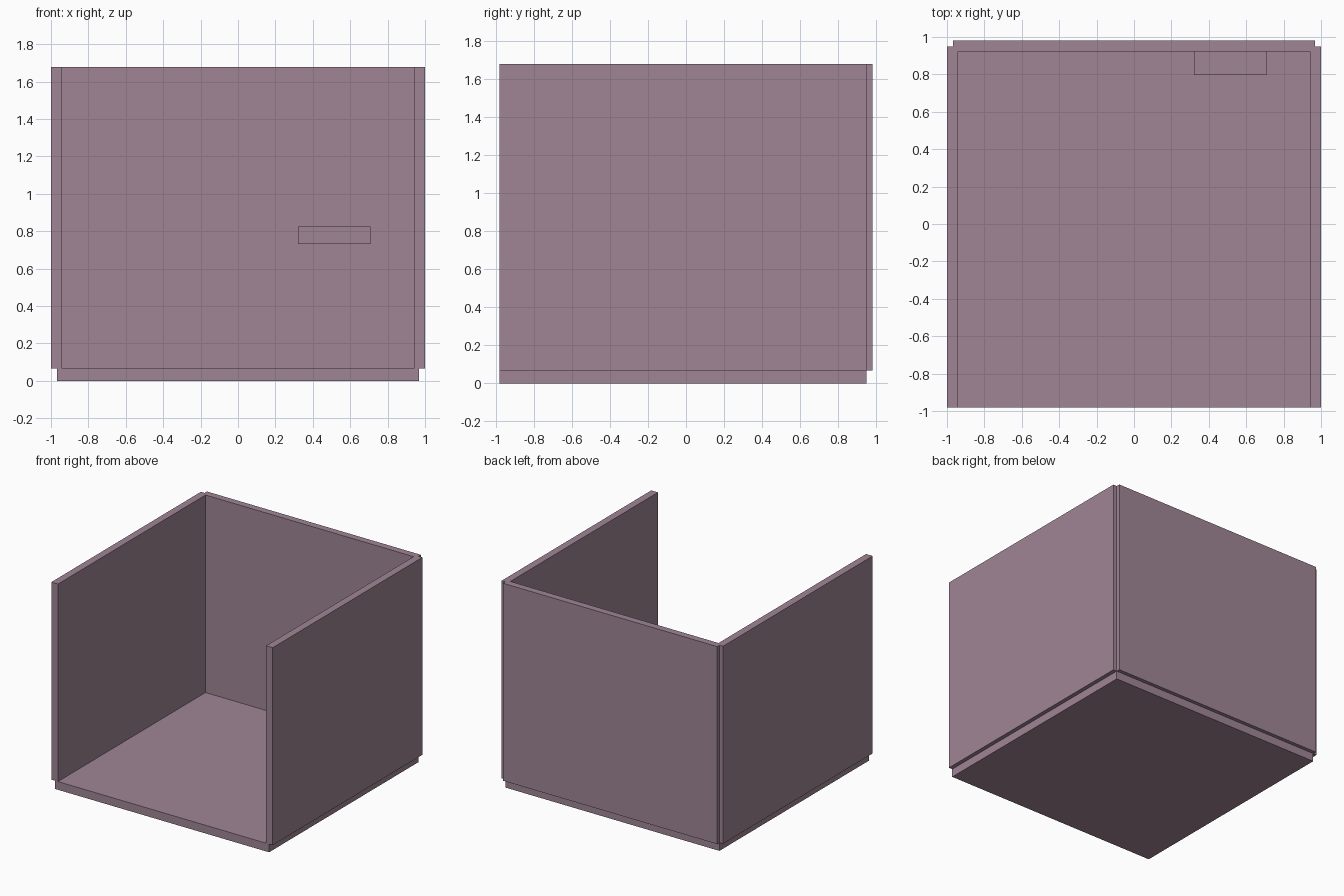
import bpy
import bmesh

if "Cube" in bpy.data.objects:
    bpy.data.objects.remove(bpy.data.objects["Cube"])

mat = bpy.data.materials.new("mauve")
mat.diffuse_color = (0.35, 0.235, 0.30, 1.0)
mat.use_nodes = True
mat.node_tree.nodes["Principled BSDF"].inputs["Base Color"].default_value = mat.diffuse_color


def prism(name, outline, z0, z1):
    """Extrude a flat xy outline from z0 to z1."""
    bm = bmesh.new()
    face = bm.faces.new([bm.verts.new((x, y, z0)) for x, y in outline])
    new = bmesh.ops.extrude_face_region(bm, geom=[face])["geom"]
    verts = [v for v in new if isinstance(v, bmesh.types.BMVert)]
    bmesh.ops.translate(bm, verts=verts, vec=(0, 0, z1 - z0))
    # the start face is kept as the bottom cap
    bmesh.ops.recalc_face_normals(bm, faces=bm.faces)
    mesh = bpy.data.meshes.new(name)
    bm.to_mesh(mesh)
    bm.free()
    mesh.materials.append(mat)
    obj = bpy.data.objects.new(name, mesh)
    bpy.context.collection.objects.link(obj)
    return obj


def rect(x0, x1, y0, y1):
    return [(x0, y0), (x1, y0), (x1, y1), (x0, y1)]


FRONT, BACK, STEP = -0.98, 0.98, 0.95
FLOOR, TOP = 0.067, 1.679

# floor slab, inset from the outer wall faces
prism("floor", rect(-0.967, 0.967, FRONT, STEP), 0, FLOOR)

# side and back walls: one U-shaped outline with notched back corners
half = [(0.94, 0.923), (0.94, FRONT), (1.0, FRONT), (1.0, STEP),
        (0.967, STEP), (0.967, BACK)]
prism("walls", half + [(-x, y) for x, y in reversed(half)], FLOOR, TOP)

# small ledge on the inside of the back wall
prism("wall_ledge", rect(0.32, 0.708, 0.797, 0.923), 0.732, 0.824)
